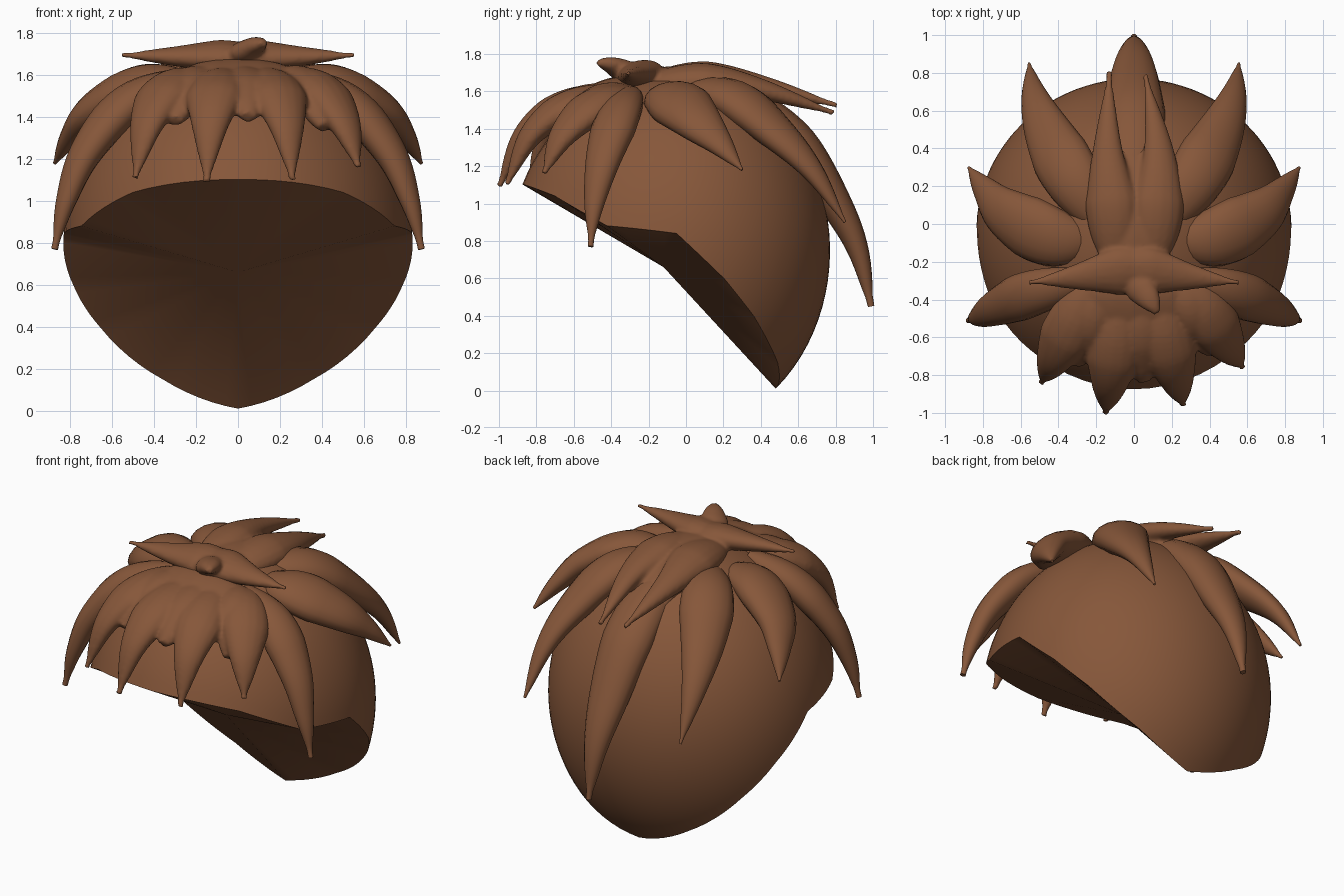
import bpy, bmesh, math
from mathutils import Vector

if "Cube" in bpy.data.objects:
    bpy.data.objects.remove(bpy.data.objects["Cube"])

brown = bpy.data.materials.new("warm brown")
brown.diffuse_color = (0.24, 0.095, 0.042, 1)
brown.use_nodes = True
brown.node_tree.nodes["Principled BSDF"].inputs["Base Color"].default_value = brown.diffuse_color

CENTRE = Vector((0, -0.04, 0.75))


def radii(d):
    return Vector((0.835, 0.90 if d.y < 0 else 0.81, 0.94 if d.z > 0 else 0.965))


def on_skull(d):
    """Point where direction d from the centre meets the egg shape."""
    r = radii(d)
    return CENTRE + d / math.sqrt(sum((d[i] / r[i]) ** 2 for i in range(3)))


def skull_normal(p):
    d = p - CENTRE
    r = radii(d)
    return Vector([d[i] / r[i] ** 2 for i in range(3)]).normalized()


def select_only(obs):
    bpy.ops.object.select_all(action='DESELECT')
    for ob in obs:
        ob.select_set(True)
    bpy.context.view_layer.objects.active = obs[0]


def finish(bm, name, angle):
    bmesh.ops.recalc_face_normals(bm, faces=bm.faces)
    me = bpy.data.meshes.new(name)
    bm.to_mesh(me)
    bm.free()
    me.materials.append(brown)
    ob = bpy.data.objects.new(name, me)
    bpy.context.collection.objects.link(ob)
    select_only([ob])
    bpy.ops.object.shade_smooth_by_angle(angle=math.radians(angle))
    return ob


def fuse(obs, name):
    """Join strands and melt them into one soft surface."""
    select_only(obs)
    bpy.ops.object.join()
    ob = obs[0]
    ob.name = name
    rm = ob.modifiers.new("melt", 'REMESH')
    rm.mode = 'VOXEL'
    rm.voxel_size = 0.012
    rm.use_smooth_shade = True
    sm = ob.modifiers.new("soften", 'SMOOTH')
    sm.factor = 0.5
    sm.iterations = 6
    return ob


def spline(pts, u):
    """Catmull-Rom curve through pts, u from 0 to 1."""
    p = [2 * pts[0] - pts[1]] + pts + [2 * pts[-1] - pts[-2]]
    f = u * (len(pts) - 1)
    i = min(int(f), len(pts) - 2)
    t = f - i
    a, b, c, d = p[i:i + 4]
    return 0.5 * (2 * b + (c - a) * t + (2 * a - 5 * b + 4 * c - d) * t * t
                  + (3 * b - a - 3 * c + d) * t ** 3)


def lock(name, path, width, thick, peak=0.35, power=0.85, tip=0.04, sides=16, steps=28):
    """Tapered strand with an oval section lying flat on the skull."""
    pts = [Vector(p) for p in path]
    bm = bmesh.new()
    rings = []
    for k in range(steps + 1):
        u = k / steps
        c = spline(pts, u)
        tan = (spline(pts, min(u + 0.01, 1)) - spline(pts, max(u - 0.01, 0))).normalized()
        side = tan.cross(skull_normal(c)).normalized()
        up = side.cross(tan)
        if u < peak:
            s = math.sqrt(max(0.02, 1 - ((peak - u) / (peak + 0.03)) ** 2))
        else:
            s = max(tip, (1 - (u - peak) / (1 - peak)) ** power)
        rings.append([bm.verts.new(c + side * width * s * math.cos(a) + up * thick * s ** 0.8 * math.sin(a))
                      for a in [2 * math.pi * j / sides for j in range(sides)]])
    for r, q in zip(rings, rings[1:]):
        for j in range(sides):
            n = (j + 1) % sides
            bm.faces.new((r[j], r[n], q[n], q[j]))
    bm.faces.new(rings[0])
    bm.faces.new(rings[-1])
    return finish(bm, name, 60)


# Scalp shell: egg surface from the crown to a bent rim, closed by an inner fan
half = [(0, -0.87, 1.10), (0.5, -0.7, 1.04), (0.74, -0.42, 0.88), (0.83, -0.05, 0.84),
        (0.76, 0.2, 0.6), (0.65, 0.36, 0.4), (0.36, 0.49, 0.15), (0, 0.48, 0.01)]
corners = [Vector(p) for p in half]
corners += [Vector((-p.x, p.y, p.z)) for p in corners[-2:0:-1]]
rim = []
for a, b in zip(corners, corners[1:] + corners[:1]):
    rim += [(a.lerp(b, k / 6) - CENTRE).normalized() for k in range(6)]
crown = Vector((0, 0.5, 0.85)).normalized()
bm = bmesh.new()
top = bm.verts.new(on_skull(crown))
rows = [[bm.verts.new(on_skull(crown.slerp(d, k / 24))) for d in rim] for k in range(1, 25)]
hollow = bm.verts.new((0, -0.12, 0.66))
for j in range(len(rim)):
    n = (j + 1) % len(rim)
    bm.faces.new((top, rows[0][j], rows[0][n]))
    for r, q in zip(rows, rows[1:]):
        bm.faces.new((r[j], q[j], q[n], r[n]))
    bm.faces.new((rows[-1][n], rows[-1][j], hollow))
finish(bm, "scalp_shell", 35)

# Paired locks on both sides
for s, tag in ((1, "right"), (-1, "left")):
    def flip(path):
        return [(s * x, y, z) for x, y, z in path]
    lock("temple_lock_" + tag, flip([(0.24, -0.29, 1.59), (0.52, -0.36, 1.47), (0.72, -0.44, 1.24),
                                     (0.82, -0.49, 1.0), (0.875, -0.51, 0.77)]), 0.125, 0.09, tip=0.12)
    lock("side_lock_" + tag, flip([(0.24, -0.1, 1.57), (0.46, -0.06, 1.55), (0.68, 0.06, 1.44),
                                   (0.79, 0.18, 1.32), (0.875, 0.3, 1.18)]), 0.17, 0.10)
    lock("rear_side_lock_" + tag, flip([(0.16, 0.0, 1.6), (0.33, 0.25, 1.56), (0.46, 0.49, 1.37),
                                        (0.53, 0.68, 1.17), (0.555, 0.85, 0.9)]), 0.16, 0.10)

# Long rear lock
lock("rear_lock", [(0, 0.05, 1.6), (0, 0.35, 1.51), (0, 0.6, 1.31), (0, 0.8, 1.0),
                   (0, 0.92, 0.75), (0, 0.99, 0.45)], 0.165, 0.11, 0.4, 0.75, tip=0.1)

# Crown strands melted together with the crosswise tuft and its front nub
parts = [
    lock("crown_l", [(-0.1, -0.2, 1.64), (-0.12, 0.1, 1.67), (-0.14, 0.4, 1.63),
                     (-0.13, 0.81, 1.525)], 0.14, 0.09, tip=0.12),
    lock("crown_r", [(0.1, -0.2, 1.64), (0.13, 0.1, 1.66), (0.13, 0.4, 1.61),
                     (0.06, 0.79, 1.485)], 0.14, 0.09, tip=0.12),
    lock("crown_mid", [(0, -0.3, 1.65), (0, 0.0, 1.65), (0, 0.3, 1.57), (0, 0.58, 1.36)],
         0.24, 0.085, 0.45, 0.5),
    lock("nub", [(-0.02, -0.24, 1.69), (0.03, -0.33, 1.71), (0.08, -0.4, 1.74), (0.125, -0.47, 1.755)],
         0.085, 0.055, 0.4, 0.5, tip=0.3)]
for s in (1, -1):
    parts.append(lock("tuft", [(-0.12 * s, -0.25, 1.68), (0.08 * s, -0.25, 1.69), (0.3 * s, -0.28, 1.69),
                               (0.56 * s, -0.31, 1.695)], 0.13, 0.075, 0.35, 0.9, tip=0.12))
fuse(parts, "crown_tuft")

# Fringe: broad sheet splitting into four points, with short fillers between them
tips = [(-0.49, -0.84, 1.11), (-0.15, -1.0, 1.09), (0.26, -0.96, 1.10), (0.575, -0.76, 1.16)]
fills = [(-0.30, -0.74, 1.38), (0.05, -0.83, 1.40), (0.41, -0.68, 1.35)]
parts = [lock("sheet", [(0, -0.2, 1.6), (0, -0.36, 1.61), (0, -0.55, 1.53), (0, -0.72, 1.42)],
              0.3, 0.075, 0.6, 0.4)]
for x, y, z in tips:
    parts.append(lock("point", [(x * 0.45, -0.3, 1.59), (x * 0.68, y * 0.63, 1.53),
                                (x * 0.88, y * 0.86, 1.37), (x, y, z)],
                      0.14, 0.085, 0.45, 0.8, tip=0.14))
for x, y, z in fills:
    parts.append(lock("filler", [(x * 0.5, -0.3, 1.6), (x * 0.8, y * 0.7, 1.55), (x, y, z)],
                      0.12, 0.075, 0.6, 0.4, tip=0.3))
fuse(parts, "fringe")
